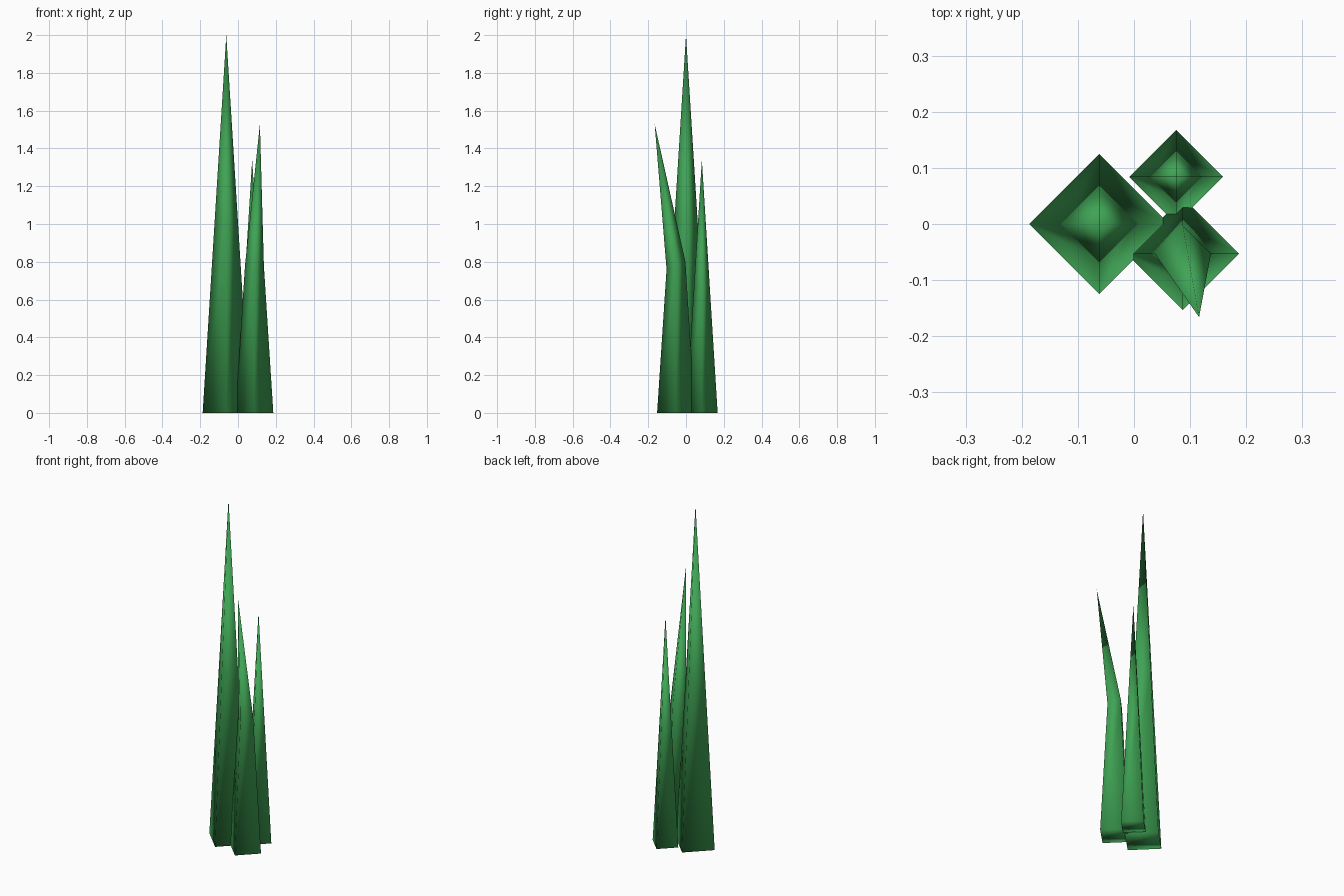
import bpy, bmesh, math

if "Cube" in bpy.data.objects:
    bpy.data.objects.remove(bpy.data.objects["Cube"])

green = bpy.data.materials.new("grass_green")
green.diffuse_color = (0.05, 0.37, 0.09, 1)
green.use_nodes = True
green.node_tree.nodes["Principled BSDF"].inputs["Base Color"].default_value = green.diffuse_color


def blade(name, center, radius, mid_z, tip, tilt=0.0):
    """Four-sided spike: base ring, half-width middle ring, pointed tip."""
    bm = bmesh.new()
    cx, cy = center
    rings = []
    for r, z, t in ((radius, 0, 0), (radius / 2, mid_z, tilt)):
        ring = []
        for i in range(4):
            a = i * math.pi / 2
            ring.append(bm.verts.new((cx + r * math.cos(a), cy + r * math.sin(a),
                                      z + t * math.sin(a))))
        rings.append(ring)
    top = bm.verts.new(tip)
    low, mid = rings
    bm.faces.new(low[::-1])
    for i in range(4):
        j = (i + 1) % 4
        bm.faces.new((low[i], low[j], mid[j], mid[i]))
        bm.faces.new((mid[i], mid[j], top))
    mesh = bpy.data.meshes.new(name)
    bm.to_mesh(mesh)
    bm.free()
    for p in mesh.polygons:
        p.use_smooth = True
    mesh.materials.append(green)
    bpy.context.collection.objects.link(bpy.data.objects.new(name, mesh))


# Two straight blades and one whose upper half leans forward
blade("tall_blade", (-0.062, 0), 0.125, 1.0, (-0.062, 0, 2.0))
blade("short_blade", (0.075, 0.084), 0.0835, 0.67, (0.075, 0.084, 1.34))
blade("bent_blade", (0.087, -0.053), 0.1, 0.78, (0.116, -0.166, 1.53), 0.02)
